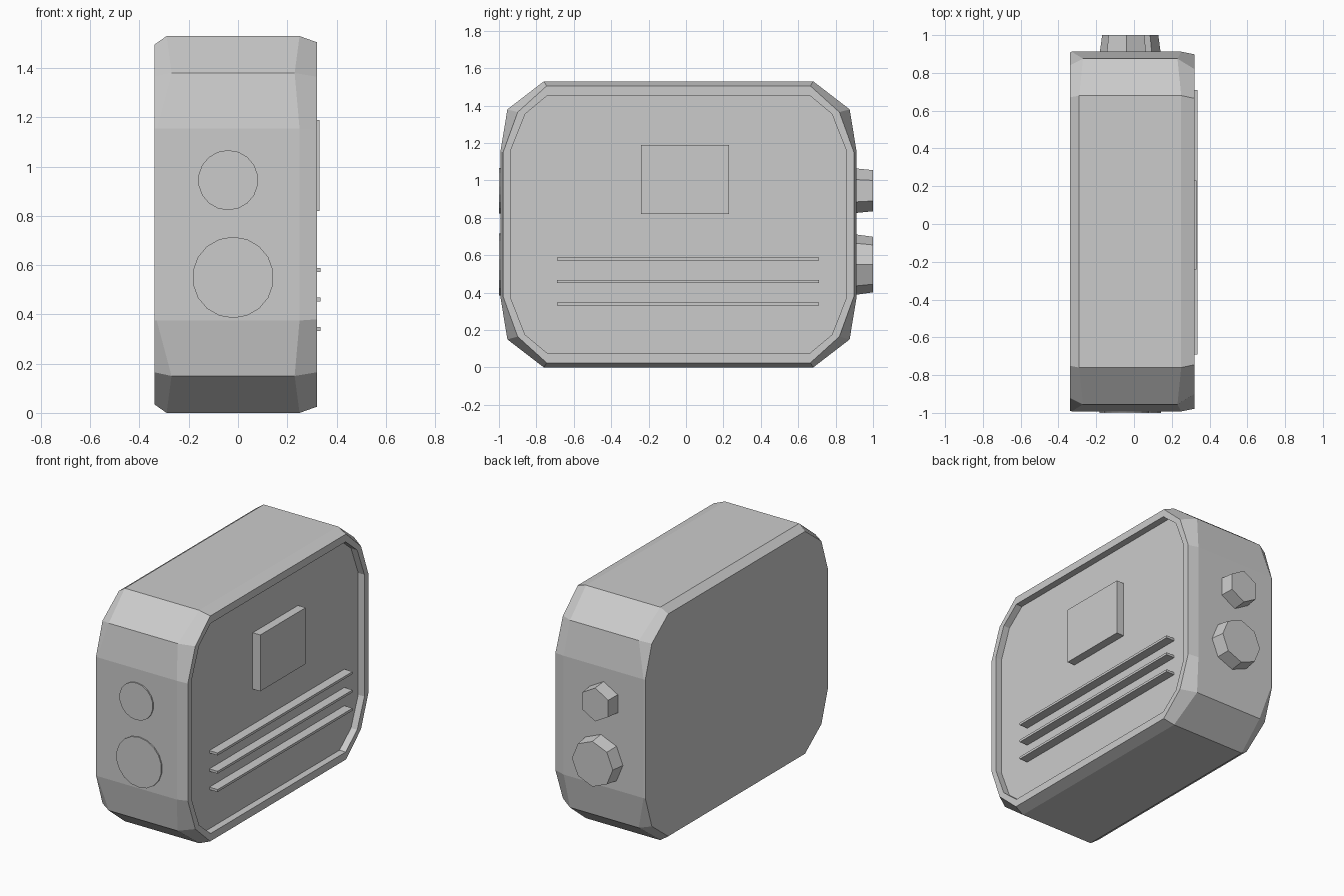
import bpy, bmesh, math
from mathutils import Matrix

old = bpy.data.objects.get("Cube")
if old:
    bpy.data.objects.remove(old)

grey = bpy.data.materials.new("plain grey")
grey.use_nodes = True
GREY = (0.6, 0.6, 0.6, 1)
grey.diffuse_color = GREY
grey.node_tree.nodes["Principled BSDF"].inputs["Base Color"].default_value = GREY

MID_X, MID_Y, MID_Z = -0.01, -0.04, 0.765


def finish(name, bm):
    bmesh.ops.recalc_face_normals(bm, faces=bm.faces)
    mesh = bpy.data.meshes.new(name)
    bm.to_mesh(mesh)
    bm.free()
    mesh.materials.append(grey)
    obj = bpy.data.objects.new(name, mesh)
    bpy.context.collection.objects.link(obj)
    return obj


def ring(bm, quarter, depths):
    """Closed twelve-sided outline mirrored from one quarter; one depth per quarter point."""
    pts = [(y, z, x) for (y, z), x in zip(quarter, depths)]
    loop = []
    for sy, sz, step in ((1, 1, 1), (1, -1, -1), (-1, -1, 1), (-1, 1, -1)):
        for y, z, x in pts[::step]:
            loop.append(bm.verts.new((MID_X + x, MID_Y + sy * y, MID_Z + sz * z)))
    return loop


def block(name, x, y, z, size):
    bm = bmesh.new()
    bmesh.ops.create_cube(bm, size=1)
    bmesh.ops.scale(bm, vec=size, verts=bm.verts)
    bmesh.ops.translate(bm, vec=(x, y, z), verts=bm.verts)
    return finish(name, bm)


def cylinder(name, x, z, radius, tip, y0, y1, sides, bevel=0):
    bm = bmesh.new()
    bmesh.ops.create_cone(bm, cap_ends=True, segments=sides, radius1=radius,
                          radius2=tip, depth=y1 - y0)
    bmesh.ops.rotate(bm, matrix=Matrix.Rotation(-math.pi / 2, 3, 'X'), verts=bm.verts)
    bmesh.ops.translate(bm, vec=(x, (y0 + y1) / 2, z), verts=bm.verts)
    return finish(name, bm)


# Case body: chamfered shell with a raised rim and a recessed panel on the +x side
outer = [(0.72, 0.765), (0.915, 0.615), (0.952, 0.39)]
back_face = [(0.71, 0.73), (0.88, 0.60), (0.948, 0.39)]
rim_outer = [(0.705, 0.74), (0.86, 0.60), (0.938, 0.385)]
rim_inner = [(0.70, 0.69), (0.82, 0.59), (0.895, 0.40)]

bm = bmesh.new()
rings = [
    ring(bm, back_face, [-0.33] * 3),
    ring(bm, outer, [-0.28, -0.26, -0.32]),
    ring(bm, outer, [0.26, 0.24, 0.26]),
    ring(bm, rim_outer, [0.33] * 3),
    ring(bm, rim_inner, [0.33] * 3),
    ring(bm, rim_inner, [0.285] * 3),
]
for a, b in zip(rings, rings[1:]):
    for i in range(len(a)):
        j = (i + 1) % len(a)
        bm.faces.new((a[i], a[j], b[j], b[i]))
bm.faces.new(rings[0])
bm.faces.new(rings[-1])
finish("case_body", bm)

# Raised square plate and three thin ribs on the recessed panel
block("side_plate", 0.30, -0.005, 1.005, (0.06, 0.47, 0.37))
for i in range(3):
    block(f"side_rib_{i + 1}", 0.30, 0.01, 0.34 + 0.12 * i, (0.07, 1.40, 0.016))

# Round discs on the front, faceted knobs on the back
for name, x, z, r, sides in (("upper", -0.04, 0.945, 0.122, 6),
                             ("lower", -0.02, 0.55, 0.165, 8)):
    cylinder(name + "_front_disc", x, z, r, r, -1.0, -0.95, 18)
    cylinder(name + "_back_knob", x, z, r, r * 0.9, 0.88, 1.0, sides)
